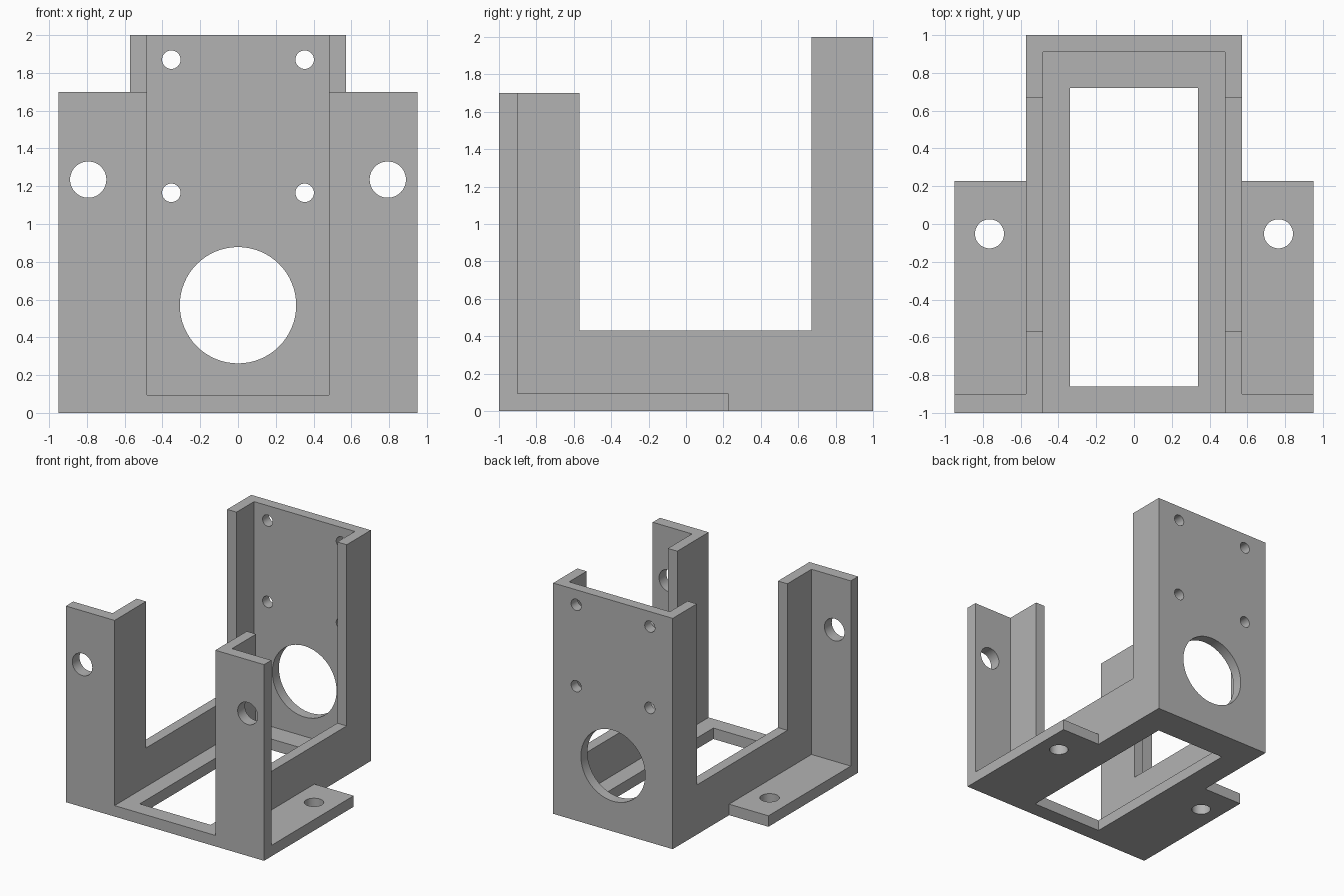
import bpy, bmesh, math

cube = bpy.data.objects.get("Cube")
if cube:
    bpy.data.objects.remove(cube, do_unlink=True)

grey = bpy.data.materials.new("plain grey")
grey.use_nodes = True
grey.diffuse_color = (0.45, 0.45, 0.45, 1)
grey.node_tree.nodes["Principled BSDF"].inputs["Base Color"].default_value = (0.45, 0.45, 0.45, 1)

# Main dimensions
WALL = 0.09
FLOOR = 0.095
HALF_BODY = 0.573
HALF_WIDE = 0.95
FRONT_TOP = 1.70
FLANGE_BACK = -0.90
INNER = HALF_BODY - WALL


def prism(name, axis, outline, start, end):
    """Extrude a 2D outline along the given axis from start to end."""
    place = {"x": lambda a, b, d: (d, a, b),
             "y": lambda a, b, d: (a, d, b),
             "z": lambda a, b, d: (a, b, d)}[axis]
    bm = bmesh.new()
    low = [bm.verts.new(place(a, b, start)) for a, b in outline]
    high = [bm.verts.new(place(a, b, end)) for a, b in outline]
    bm.faces.new(low)
    bm.faces.new(high)
    for i in range(len(low)):
        j = (i + 1) % len(low)
        bm.faces.new((low[i], low[j], high[j], high[i]))
    bmesh.ops.recalc_face_normals(bm, faces=bm.faces)
    mesh = bpy.data.meshes.new(name)
    bm.to_mesh(mesh)
    bm.free()
    mesh.materials.append(grey)
    obj = bpy.data.objects.new(name, mesh)
    bpy.context.scene.collection.objects.link(obj)
    return obj


def rect(a0, b0, a1, b1):
    return [(a0, b0), (a1, b0), (a1, b1), (a0, b1)]


def circle(a, b, radius, sides=48):
    return [(a + radius * math.cos(math.tau * i / sides),
             b + radius * math.sin(math.tau * i / sides)) for i in range(sides)]


def combine(body, tool, operation):
    """Apply a boolean to the body and discard the tool."""
    mod = body.modifiers.new(operation.lower(), "BOOLEAN")
    mod.operation = operation
    mod.solver = "EXACT"
    mod.object = tool
    bpy.context.view_layer.objects.active = body
    bpy.ops.object.modifier_apply(modifier=mod.name)
    bpy.data.objects.remove(tool, do_unlink=True)


# Floor with a mounting ear on each side
floor = [(-HALF_WIDE, -1), (HALF_WIDE, -1), (HALF_WIDE, 0.228), (HALF_BODY, 0.228),
         (HALF_BODY, 1), (-HALF_BODY, 1), (-HALF_BODY, 0.228), (-HALF_WIDE, 0.228)]
bracket = prism("mounting_bracket", "z", floor, 0, FLOOR)

# Tall back panel
combine(bracket, prism("back_panel", "y", rect(-HALF_BODY, 0, HALF_BODY, 2), 1 - WALL, 1), "UNION")

# U-shaped side walls and front flanges
wall = [(-1, 0), (1, 0), (1, 2), (0.67, 2), (0.67, 0.43), (-0.57, 0.43),
        (-0.57, FRONT_TOP), (-1, FRONT_TOP)]
for side in (-1, 1):
    combine(bracket, prism("side_wall", "x", wall, side * INNER, side * HALF_BODY), "UNION")
    flange = rect(side * INNER, 0, side * HALF_WIDE, FRONT_TOP)
    combine(bracket, prism("front_flange", "y", flange, -1, FLANGE_BACK), "UNION")

# Floor window and large round opening in the back
combine(bracket, prism("floor_window", "z", rect(-0.34, -0.86, 0.34, 0.72), -0.1, 0.2), "DIFFERENCE")
combine(bracket, prism("back_opening", "y", circle(0, 0.57, 0.308, 64), 0.8, 1.1), "DIFFERENCE")

# Screw holes in the ears, flanges and back
for side in (-1, 1):
    combine(bracket, prism("ear_hole", "z", circle(side * 0.765, -0.052, 0.077), -0.1, 0.2), "DIFFERENCE")
    combine(bracket, prism("flange_hole", "y", circle(side * 0.793, 1.235, 0.096), -1.1, -0.8), "DIFFERENCE")
    for z in (1.165, 1.87):
        combine(bracket, prism("back_hole", "y", circle(side * 0.353, z, 0.049, 32), 0.8, 1.1), "DIFFERENCE")

# Merge coplanar faces, smooth only the hole walls
bm = bmesh.new()
bm.from_mesh(bracket.data)
bmesh.ops.remove_doubles(bm, verts=bm.verts, dist=0.0001)
bmesh.ops.dissolve_limit(bm, angle_limit=math.radians(1), verts=bm.verts, edges=bm.edges)
bm.to_mesh(bracket.data)
bm.free()
bpy.ops.object.select_all(action="DESELECT")
bracket.select_set(True)
bpy.context.view_layer.objects.active = bracket
bpy.ops.object.shade_smooth_by_angle(angle=math.radians(30))
